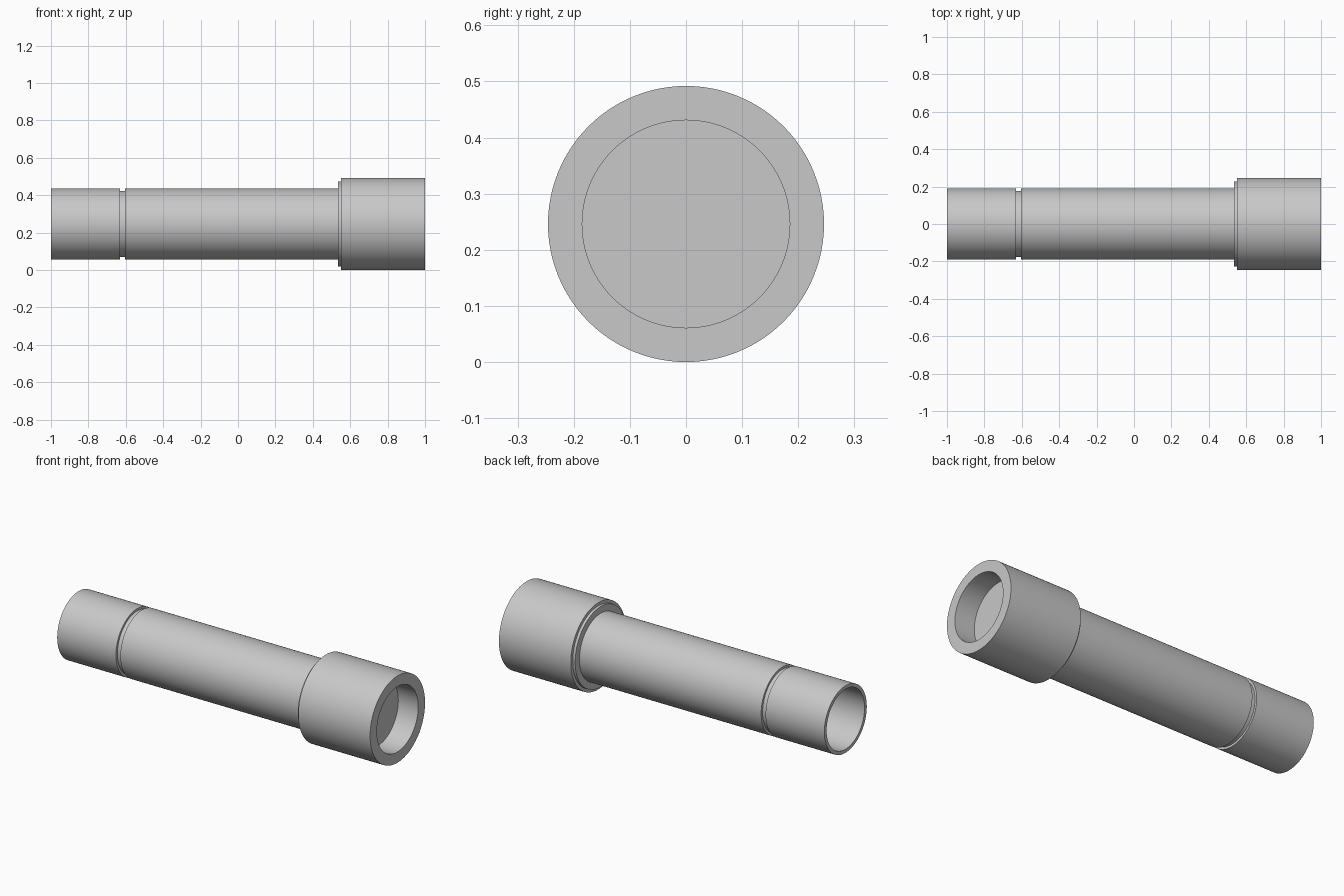
import bpy, bmesh, math
from mathutils import Vector

cube = bpy.data.objects.get("Cube")
if cube:
    bpy.data.objects.remove(cube, do_unlink=True)

AXIS_Z = 0.246   # height of the long axis
SEGMENTS = 96

grey = bpy.data.materials.new("plain_grey")
grey.use_nodes = True
colour = (0.58, 0.58, 0.58, 1)
grey.diffuse_color = colour
grey.node_tree.nodes["Principled BSDF"].inputs["Base Color"].default_value = colour


def lathe(name, profile):
    """Revolve (x, radius) points around the long axis; both ends lie on it."""
    bm = bmesh.new()
    verts = [bm.verts.new((x, 0, r)) for x, r in profile]
    edges = [bm.edges.new(pair) for pair in zip(verts, verts[1:])]
    bmesh.ops.spin(bm, geom=verts + edges, cent=(0, 0, 0), axis=(1, 0, 0),
                   angle=2 * math.pi, steps=SEGMENTS)
    bmesh.ops.remove_doubles(bm, verts=bm.verts, dist=0.0001)
    bmesh.ops.recalc_face_normals(bm, faces=bm.faces)
    bmesh.ops.translate(bm, verts=bm.verts, vec=Vector((0, 0, AXIS_Z)))
    mesh = bpy.data.meshes.new(name)
    bm.to_mesh(mesh)
    bm.free()
    mesh.materials.append(grey)
    obj = bpy.data.objects.new(name, mesh)
    bpy.context.collection.objects.link(obj)
    bpy.ops.object.select_all(action='DESELECT')
    obj.select_set(True)
    bpy.context.view_layer.objects.active = obj
    bpy.ops.object.shade_smooth_by_angle(angle=math.radians(30))
    return obj


# Hollow barrel, open at the tail, with a narrow groove around it
tube, groove, bore = 0.19, 0.177, 0.17
lathe("barrel", [
    (0.50, 0), (0.50, bore), (-1, bore), (-1, tube),
    (-0.632, tube), (-0.632, groove), (-0.604, groove), (-0.604, tube),
    (0.54, tube), (0.54, 0),
])

# Wide head with a thin rear collar and a shallow front recess
head, collar, recess = 0.246, 0.228, 0.185
lathe("head", [
    (0.535, 0), (0.535, collar), (0.55, collar), (0.55, head),
    (1, head), (1, recess), (0.875, recess), (0.875, 0),
])
